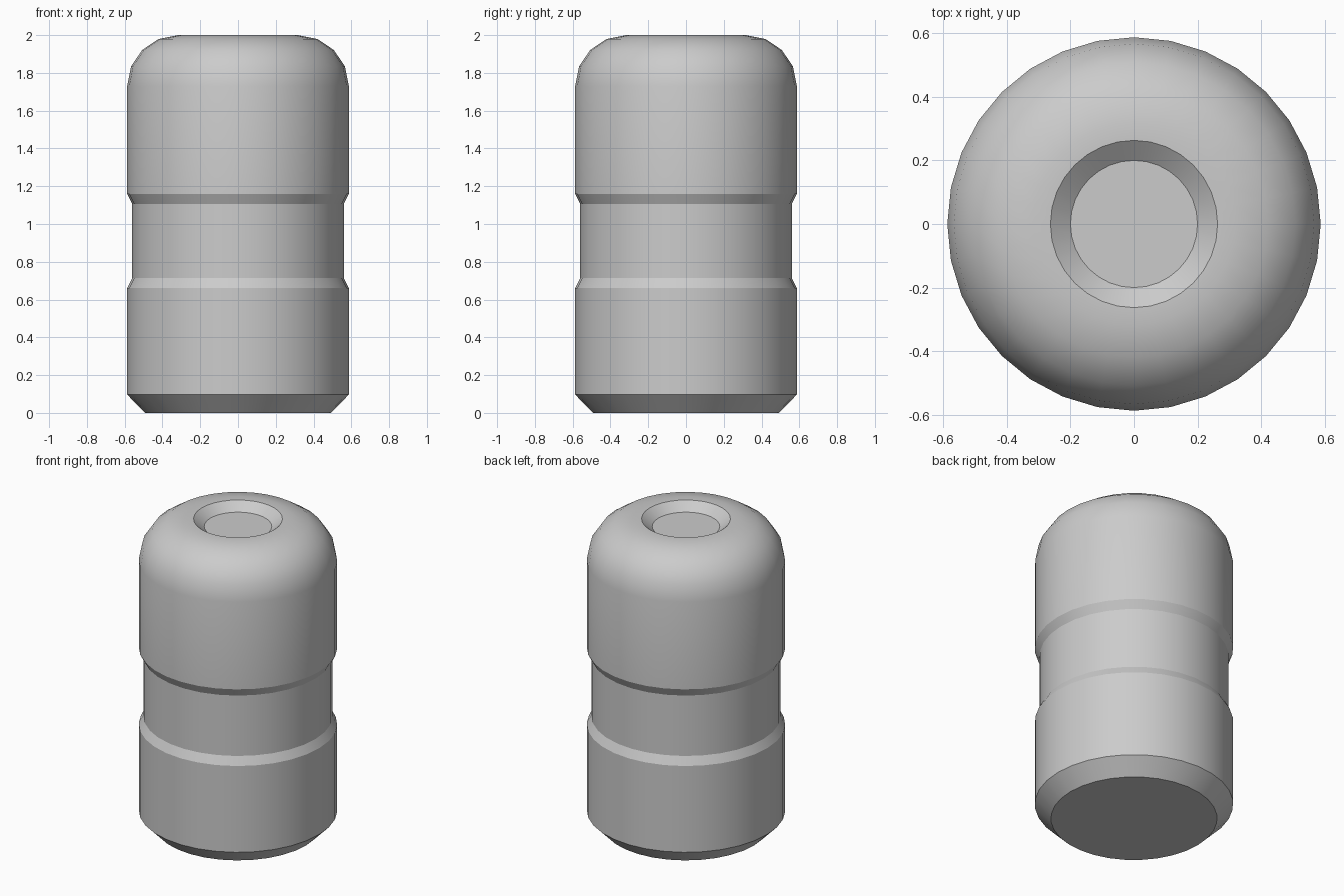
import bpy, bmesh, math

if "Cube" in bpy.data.objects:
    bpy.data.objects.remove(bpy.data.objects["Cube"])

SIDES = 32

# Side profile (radius, height) from base to top recess
R, ROUND = 0.587, 0.27
profile = [(0.492, 0.0), (R, 0.097),                                  # base chamfer
           (R, 0.66), (0.56, 0.713), (0.56, 1.107), (R, 1.16)]        # grip groove
for i in range(5):                                                    # rounded shoulder
    a = math.radians(22.5 * i)
    profile.append((R - ROUND + ROUND * math.cos(a), 2 - ROUND + ROUND * math.sin(a)))
profile += [(0.263, 2.0), (0.2, 1.95)]                                # top recess

# Revolve the profile
bm = bmesh.new()
rings = [[bm.verts.new((r * math.cos(2 * math.pi * k / SIDES),
                        r * math.sin(2 * math.pi * k / SIDES), z))
          for k in range(SIDES)] for r, z in profile]
for lo, hi in zip(rings, rings[1:]):
    for k in range(SIDES):
        n = (k + 1) % SIDES
        bm.faces.new((lo[k], lo[n], hi[n], hi[k]))
bm.faces.new(rings[0][::-1])   # underside
bm.faces.new(rings[-1])        # recess floor

mesh = bpy.data.meshes.new("canister_body")
bm.to_mesh(mesh)
bm.free()
body = bpy.data.objects.new("canister_body", mesh)
bpy.context.collection.objects.link(body)

# Smooth round the body, crisp at groove and chamfers
bpy.context.view_layer.objects.active = body
body.select_set(True)
bpy.ops.object.shade_smooth_by_angle(angle=math.radians(24))
